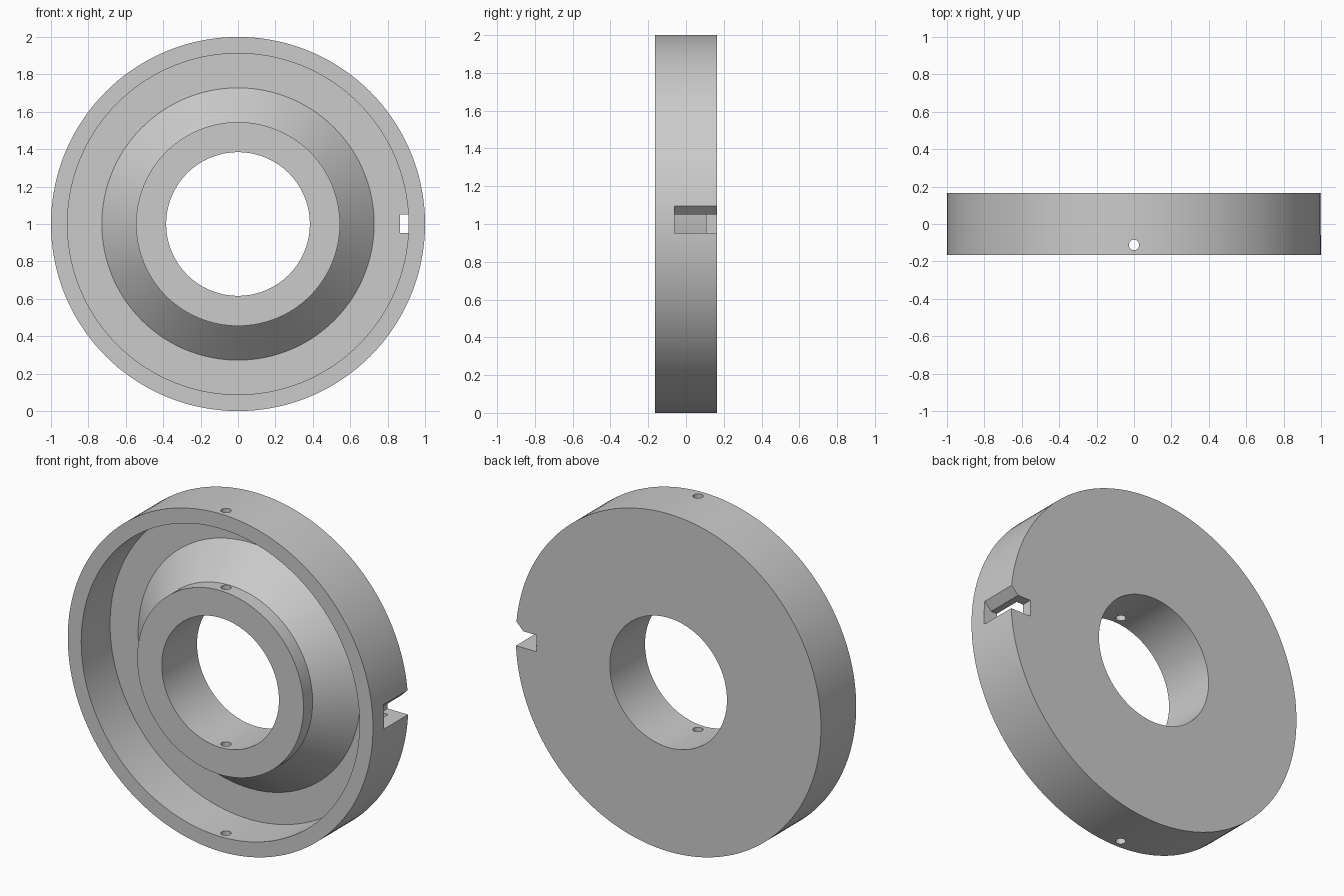
import bpy, bmesh, math
from mathutils import Vector, Matrix

cube = bpy.data.objects.get("Cube")
if cube:
    bpy.data.objects.remove(cube, do_unlink=True)

grey = bpy.data.materials.new("plain grey")
grey.use_nodes = True
grey.diffuse_color = (0.6, 0.6, 0.6, 1)
grey.node_tree.nodes["Principled BSDF"].inputs["Base Color"].default_value = (0.6, 0.6, 0.6, 1)


def make_object(name, bm):
    bmesh.ops.recalc_face_normals(bm, faces=bm.faces)
    mesh = bpy.data.meshes.new(name)
    bm.to_mesh(mesh)
    bm.free()
    mesh.materials.append(grey)
    obj = bpy.data.objects.new(name, mesh)
    bpy.context.collection.objects.link(obj)
    return obj


def revolve(name, profile, steps):
    """Turn a closed (radius, y) profile about the y axis at z = 1."""
    bm = bmesh.new()
    verts = [bm.verts.new((r, y, 1)) for r, y in profile]
    edges = [bm.edges.new((a, b)) for a, b in zip(verts, verts[1:] + verts[:1])]
    bmesh.ops.spin(bm, geom=verts + edges, cent=(0, 0, 1), axis=(0, 1, 0),
                   angle=math.tau, steps=steps)
    bmesh.ops.remove_doubles(bm, verts=bm.verts, dist=1e-4)
    return make_object(name, bm)


def notch_prism(name, outline, y0, y1):
    """Extrude an (x, z) outline along y."""
    bm = bmesh.new()
    face = bm.faces.new([bm.verts.new((x, y0, z)) for x, z in outline])
    out = bmesh.ops.extrude_face_region(bm, geom=[face])["geom"]
    top = [v for v in out if isinstance(v, bmesh.types.BMVert)]
    bmesh.ops.translate(bm, verts=top, vec=Vector((0, y1 - y0, 0)))
    return make_object(name, bm)


def pin_drill(name, radius, y):
    bm = bmesh.new()
    bmesh.ops.create_cone(bm, cap_ends=True, segments=32, radius1=radius, radius2=radius,
                          depth=2.4, matrix=Matrix.Translation((0, y, 1)))
    return make_object(name, bm)


# Ring with rim, recessed channel, conical hub and central bore
BACK, FRONT, FLOOR = 0.165, -0.165, 0.105
ring = revolve("flanged_ring", [
    (0.384, BACK), (1.0, BACK), (1.0, FRONT), (0.912, FRONT), (0.912, FLOOR),
    (0.728, FLOOR), (0.545, -0.08), (0.545, FRONT), (0.384, FRONT)], 144)

# Side notch with a sloped upper lip, and pin holes through rim and hub
cutters = [
    notch_prism("notch_cutter", [(0.865, 0.952), (1.1, 0.952), (1.1, 1.2),
                                 (0.95, 1.05), (0.865, 1.05)], -0.06, 0.3),
    pin_drill("pin_hole_cutter", 0.028, -0.112),
]
bpy.ops.object.select_all(action="DESELECT")
bpy.context.view_layer.objects.active = ring
ring.select_set(True)
for cutter in cutters:
    cutter.hide_render = True
    mod = ring.modifiers.new(cutter.name, "BOOLEAN")
    mod.operation = "DIFFERENCE"
    mod.solver = "EXACT"
    mod.object = cutter
    bpy.ops.object.modifier_apply(modifier=mod.name)
    bpy.data.objects.remove(cutter, do_unlink=True)

bpy.ops.object.shade_smooth_by_angle(angle=math.radians(30))
